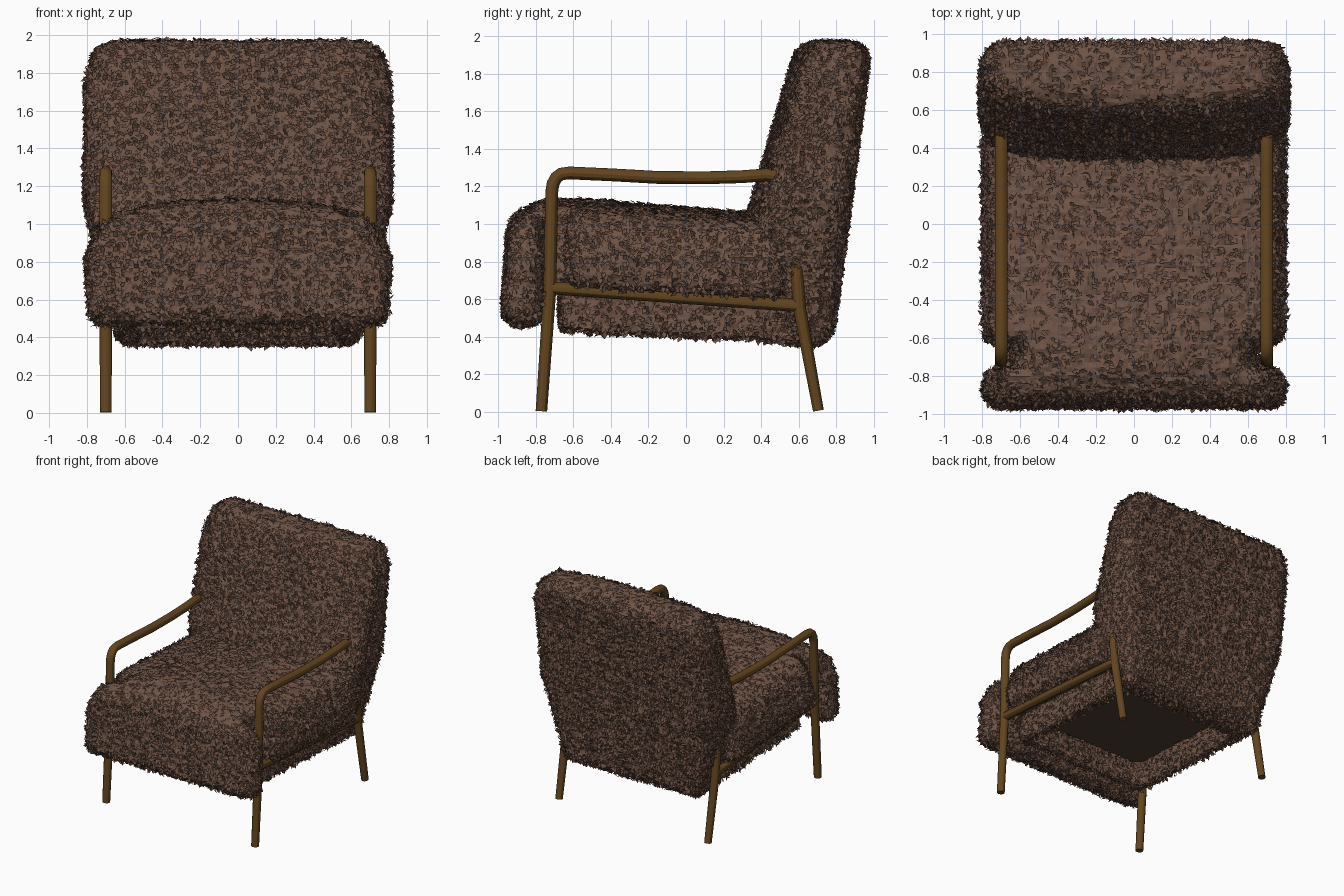
import bpy, bmesh, random
from mathutils import Vector, noise

random.seed(4)
cube = bpy.data.objects.get("Cube")
if cube:
    bpy.data.objects.remove(cube, do_unlink=True)


def material(name, colour, rough=0.9):
    m = bpy.data.materials.new(name)
    m.use_nodes = True
    m.diffuse_color = (*colour, 1)
    bsdf = m.node_tree.nodes["Principled BSDF"]
    bsdf.inputs["Base Color"].default_value = (*colour, 1)
    bsdf.inputs["Roughness"].default_value = rough
    return m


FUR = material("brown_fur", (0.16, 0.088, 0.061))
WOOD = material("oak_wood", (0.125, 0.06, 0.014), 0.6)
LINING = material("dark_lining", (0.075, 0.05, 0.036))


def add_object(name, mesh, mat=None):
    obj = bpy.data.objects.new(name, mesh)
    bpy.context.collection.objects.link(obj)
    if mat:
        mesh.materials.append(mat)
    return obj


def prism_mesh(name, prisms):
    """Side profiles of (y, z) points, each extruded from x0 to x1."""
    bm = bmesh.new()
    for profile, x0, x1 in prisms:
        face = bm.faces.new([bm.verts.new((x0, y, z)) for y, z in profile])
        out = bmesh.ops.extrude_face_region(bm, geom=[face])["geom"]
        bmesh.ops.translate(bm, vec=(x1 - x0, 0, 0),
                            verts=[v for v in out if isinstance(v, bmesh.types.BMVert)])
    bmesh.ops.recalc_face_normals(bm, faces=bm.faces)
    mesh = bpy.data.meshes.new(name)
    bm.to_mesh(mesh)
    bm.free()
    return mesh


def rounded_mesh(name, prisms, radius):
    """Joins prisms, rounds their edges and gives an even fine mesh."""
    obj = add_object(name, prism_mesh(name, prisms))
    bevel = obj.modifiers.new("round", 'BEVEL')
    bevel.width, bevel.segments, bevel.limit_method = radius, 4, 'NONE'
    remesh = obj.modifiers.new("even", 'REMESH')
    remesh.mode, remesh.voxel_size = 'VOXEL', 0.024
    deps = bpy.context.evaluated_depsgraph_get()
    result = bpy.data.meshes.new_from_object(obj.evaluated_get(deps))
    bpy.data.objects.remove(obj, do_unlink=True)
    return result


def shaggy(name, prisms, radius, shape=lambda co: co, bare_above=9):
    """Rounded cushion, lumpy, with a coat of folded tufts.
    Undersides higher than bare_above stay smooth."""
    mesh = rounded_mesh(name, prisms, radius)
    for v in mesh.vertices:
        v.co = shape(v.co)
    mesh.update()

    def bare(n, z):
        return n.z < -0.9 and z > bare_above

    verts = []
    for v in mesh.vertices:
        lump = noise.noise(v.co * 22) * 0.014 + random.uniform(-0.006, 0.006)
        verts.append(v.co + v.normal * (0 if bare(v.normal, v.co.z) else lump))
    faces = [tuple(p.vertices) for p in mesh.polygons]
    for p in mesh.polygons:
        n = p.normal.copy()
        root = sum((verts[i] for i in p.vertices), Vector()) / len(p.vertices)
        # Tufts are sparser and flatter on top, where the seat is worn smooth
        flat = n.z > 0.8
        if bare(n, root.z) or random.random() > (0.5 if flat else 0.95):
            continue
        jitter = Vector([random.uniform(-1, 1) for _ in range(3)]) + Vector((0, 0, -0.3))
        along = jitter - n * jitter.dot(n)
        if along.length < 0.01:
            continue
        along.normalize()
        lean = (along + n * random.uniform(0.1, 0.5 if flat else 0.9)).normalized()
        side = lean.cross(n).normalized() * random.uniform(0.009, 0.016)
        length = random.uniform(0.025, 0.052)
        mid = root + lean * length * 0.45 + n * 0.004
        k = len(verts)
        verts += [root, mid + side, root + lean * length, mid - side]
        faces += [(k, k + 1, k + 2), (k, k + 2, k + 3)]
    coat = bpy.data.meshes.new(name)
    coat.from_pydata(verts, [], faces)
    coat.update()
    bpy.data.meshes.remove(mesh)
    add_object(name, coat, FUR)


def ramp(z, low, high):
    return min(1, max(0, (z - low) / (high - low)))


def crowned_seat(co):
    """Narrower towards the top, which domes in the middle."""
    x, y, z = co
    z -= 0.06 * (x / 0.7) ** 2 * ramp(z, 0.8, 1.1)
    return Vector((x * (1 - 0.13 * ramp(z, 0.82, 1.1)), y, z))


def padded_back(co):
    """Narrower at the foot and top corners, with a domed front face."""
    x, y, z = co
    front = 1 - ramp(y - 0.3 * (z - 0.9) - 0.3, 0.0, 0.28)
    y += 0.09 * abs(x / 0.8) ** 3 * front
    return Vector((x * (0.82 + 0.18 * ramp(z, 0.5, 1.1) - 0.08 * ramp(z, 1.75, 1.98)), y, z))


# Seat: front roll, neck between the posts, and wide middle
shaggy("seat_cushion", [
    ([(-0.97, 0.47), (-0.93, 1.03), (-0.77, 1.13), (-0.77, 0.47)], -0.79, 0.79),
    ([(-0.86, 0.66), (-0.86, 1.1), (-0.66, 1.13), (-0.45, 1.12), (-0.45, 0.66)], -0.65, 0.65),
    ([(-0.63, 0.66), (-0.63, 1.13), (0.52, 1.04), (0.52, 0.6)], -0.79, 0.79),
], 0.09, crowned_seat, bare_above=0.55)

# Backrest, leaning back
shaggy("backrest", [
    ([(0.3, 0.9), (0.61, 1.97), (0.97, 1.96), (0.76, 0.36), (0.55, 0.37)], -0.8, 0.8),
], 0.11, padded_back)

# Hollow skirt under the seat: front, rear and two side walls
SIDE_WALL = [(-0.66, 0.44), (-0.66, 0.68), (0.7, 0.62), (0.7, 0.37)]
shaggy("seat_skirt", [
    ([(-0.66, 0.44), (-0.66, 0.7), (-0.59, 0.7), (-0.59, 0.44)], -0.6, 0.6),
    ([(0.56, 0.37), (0.56, 0.64), (0.66, 0.64), (0.66, 0.37)], -0.6, 0.6),
    (SIDE_WALL, 0.54, 0.61),
    (SIDE_WALL, -0.61, -0.54),
], 0.025)

# Lining across the underside of the seat, inside the skirt
add_object("underside_lining", prism_mesh("underside_lining", [
    ([(-0.62, 0.638), (-0.62, 0.645), (0.58, 0.583), (0.58, 0.576)], -0.6, 0.6),
]), LINING)


def rod(name, x, path, foot=1.0):
    """Round wooden bar along (y, z) points; foot scales its first radius."""
    curve = bpy.data.curves.new(name, 'CURVE')
    curve.dimensions = '3D'
    curve.bevel_depth, curve.bevel_resolution = 0.034, 4
    curve.use_fill_caps = True
    spline = curve.splines.new('POLY')
    spline.points.add(len(path) - 1)
    for point, (y, z) in zip(spline.points, path):
        point.co = (x, y, z, 1)
    spline.points[0].radius = foot
    temp = bpy.data.objects.new(name, curve)
    bpy.context.collection.objects.link(temp)
    deps = bpy.context.evaluated_depsgraph_get()
    mesh = bpy.data.meshes.new_from_object(temp.evaluated_get(deps))
    bpy.data.objects.remove(temp, do_unlink=True)
    mesh.materials.clear()
    obj = add_object(name, mesh, WOOD)
    bpy.ops.object.select_all(action='DESELECT')
    obj.select_set(True)
    bpy.context.view_layer.objects.active = obj
    bpy.ops.object.shade_smooth_by_angle()


# Wooden frame: front leg bending into the armrest, rear leg, side rail
ARM = [(-0.77, 0.003), (-0.725, 0.65), (-0.715, 1.17), (-0.708, 1.215), (-0.69, 1.248),
       (-0.665, 1.266), (-0.62, 1.272), (-0.4, 1.262), (-0.15, 1.248), (0.1, 1.246),
       (0.3, 1.252), (0.43, 1.262), (0.5, 1.25)]
for side, x in (("left", 0.7), ("right", -0.7)):
    rod(side + "_front_leg_and_armrest", x, ARM, 0.9)
    rod(side + "_rear_leg", x, [(0.705, 0.006), (0.605, 0.55), (0.585, 0.8)], 0.85)
    rod(side + "_side_rail", x, [(-0.72, 0.66), (0.6, 0.565)])
